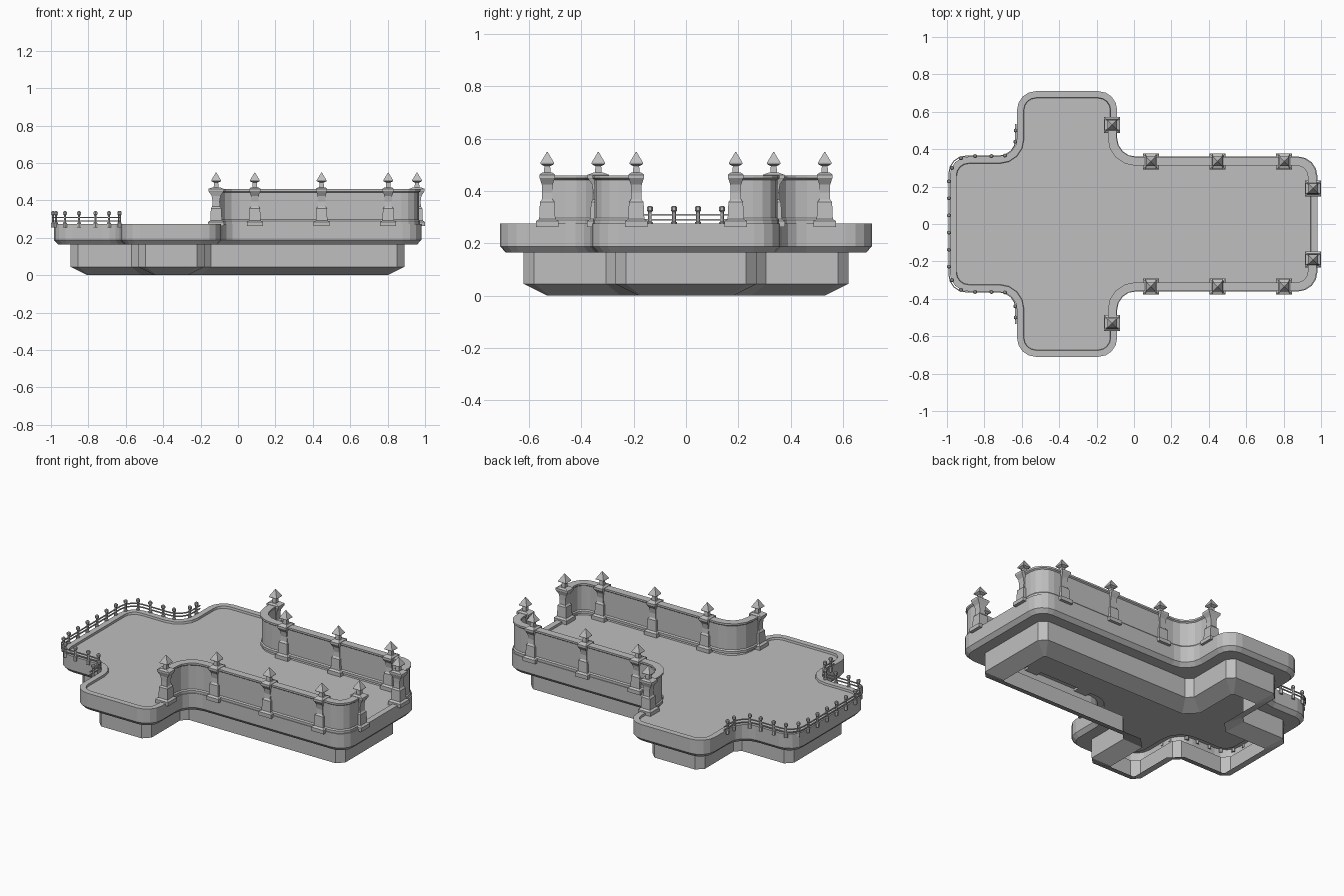
import bpy, bmesh, math
from mathutils import Vector

cube = bpy.data.objects.get("Cube")
if cube:
    bpy.data.objects.remove(cube, do_unlink=True)

stone = bpy.data.materials.new("grey stone")
stone.use_nodes = True
GREY = (0.52, 0.52, 0.52, 1)
stone.diffuse_color = GREY
stone.node_tree.nodes["Principled BSDF"].inputs["Base Color"].default_value = GREY


def finish(name, bm, mirror=False):
    bmesh.ops.recalc_face_normals(bm, faces=bm.faces)
    mesh = bpy.data.meshes.new(name)
    bm.to_mesh(mesh)
    bm.free()
    mesh.materials.append(stone)
    obj = bpy.data.objects.new(name, mesh)
    bpy.context.collection.objects.link(obj)
    if mirror:
        mod = obj.modifiers.new("Mirror", 'MIRROR')
        mod.use_axis = (False, True, False)
        mod.use_mirror_merge = False
    return obj


def corner(prev, here, nxt, radius, flat=False, steps=4):
    """Points of a fillet (or of a straight chamfer) at a right-angled corner."""
    u, v = (prev - here).normalized(), (nxt - here).normalized()
    pts = []
    for i in range(steps + 1):
        t = i / steps
        if flat:
            a, b = 1 - t, t
        else:
            a = 1 - math.sin(t * math.pi / 2)
            b = 1 - math.cos(t * math.pi / 2)
        pts.append(here + radius * (a * u + b * v))
    return pts


def bridge(bm, a, b, closed=True):
    n = len(a)
    for i in range(n if closed else n - 1):
        j = (i + 1) % n
        bm.faces.new((a[i], a[j], b[j], b[i]))


def cross_ring(bm, inset, z, convex, concave, flat=False):
    """Cross-shaped outline, moved inward by inset, with rounded corners."""
    x0, x1, x2, x3 = -0.985 + inset, -0.625 + inset, -0.09 - inset, 0.98 - inset
    y0, y1 = 0.36 - inset, 0.71 - inset
    half = [(x3, y0), (x2, y0), (x2, y1), (x1, y1), (x1, y0), (x0, y0)]
    pts = [Vector(p) for p in half + [(x, -y) for x, y in reversed(half)]]
    ring = []
    for i, p in enumerate(pts):
        r = concave if i % 6 in (1, 4) else convex
        for q in corner(pts[i - 1], p, pts[(i + 1) % 12], r, flat):
            ring.append(bm.verts.new((q.x, q.y, z)))
    return ring


def open_path(points, radius):
    pts = [Vector(p) for p in points]
    path = [pts[0]]
    for i in range(1, len(pts) - 1):
        path += corner(pts[i - 1], pts[i], pts[i + 1], radius[i - 1])
    return path + [pts[-1]]


def sweep(bm, path, profile):
    """Carry a closed (offset, height) profile along an open path."""
    rings = []
    for i, p in enumerate(path):
        a = (p - path[i - 1]).normalized() if i else None
        b = (path[i + 1] - p).normalized() if i < len(path) - 1 else None
        a, b = a or b, b or a
        t = (a + b).normalized()
        side = Vector((-t.y, t.x)) / max(t.dot(a), 0.5)
        rings.append([bm.verts.new((*(p + side * o), z)) for o, z in profile])
    for r, s in zip(rings, rings[1:]):
        bridge(bm, r, s)
    bm.faces.new(rings[0])
    bm.faces.new(rings[-1])


def stack(bm, x, y, sections, sides=4):
    """Column of (half width x, half width y, height) sections."""
    rings = []
    k = math.pi / sides
    for hx, hy, z in sections:
        ring = []
        for i in range(sides):
            a = k * (2 * i + 1)
            ring.append(bm.verts.new((x + hx * math.cos(a) / math.cos(k),
                                      y + hy * math.sin(a) / math.cos(k), z)))
        rings.append(ring)
    for r, s in zip(rings, rings[1:]):
        bridge(bm, r, s)
    bm.faces.new(rings[0])
    bm.faces.new(rings[-1])


# Terrace: sunken floor, raised rim, slab edge and hollow foundation skirt
FLOOR, RIM = 0.262, 0.275
bm = bmesh.new()
rings = [
    cross_ring(bm, 0.037, FLOOR, 0.065, 0.13),
    cross_ring(bm, 0.035, RIM, 0.065, 0.13),
    cross_ring(bm, 0, RIM, 0.1, 0.1),
    cross_ring(bm, 0, 0.188, 0.1, 0.1),
    cross_ring(bm, 0.022, 0.165, 0.08, 0.12),
    cross_ring(bm, 0.09, 0.165, 0.04, 0.035, True),
    cross_ring(bm, 0.09, 0.045, 0.04, 0.035, True),
    cross_ring(bm, 0.18, 0, 0.01, 0.07, True),
]
for r, s in zip(rings, rings[1:]):
    bridge(bm, r, s)
bm.faces.new(rings[0])
finish("terrace", bm)

# Parapet walls with plinth moulding and coping, one on each side
PILLAR_Y, ARM_X, END_X = 0.335, -0.117, 0.953
wall_path = open_path([(ARM_X, 0.53), (ARM_X, PILLAR_Y), (END_X, PILLAR_Y), (END_X, 0.19)],
                      (0.125, 0.08))
half = [(0.021, RIM), (0.021, 0.29), (0.015, 0.297), (0.015, 0.443),
        (0.023, 0.449), (0.023, 0.46)]
bm = bmesh.new()
sweep(bm, wall_path, half + [(-o, z) for o, z in reversed(half)])
finish("parapet_wall", bm, mirror=True)

# Pillars: (half width along wall, half width across wall, height)
pillar = [(0.043, 0.043, 0.262), (0.043, 0.043, 0.285), (0.031, 0.031, 0.293),
          (0.028, 0.028, 0.358), (0.021, 0.021, 0.367), (0.02, 0.019, 0.395),
          (0.021, 0.024, 0.425), (0.028, 0.039, 0.447), (0.03, 0.041, 0.45),
          (0.03, 0.041, 0.462), (0.02, 0.02, 0.47)]
finial = [(0.013, 0.47), (0.011, 0.495), (0.026, 0.503), (0.026, 0.508), (0.001, 0.55)]
bm_pillar, bm_finial = bmesh.new(), bmesh.new()
spots = [(x, PILLAR_Y, False) for x in (0.09, 0.447, 0.803)]
spots += [(ARM_X, 0.53, True), (END_X + 0.004, 0.19, True)]
for x, y, turned in spots:
    stack(bm_pillar, x, y, [(c, a, z) if turned else (a, c, z) for a, c, z in pillar])
    stack(bm_finial, x, y, [(w, w, z) for w, z in finial])
finish("pillars", bm_pillar, mirror=True)
finish("pillar_finials", bm_finial, mirror=True)

# Low fence: two thin rails on small turned posts
fence_path = open_path([(-0.632, 0.535), (-0.632, 0.363), (-0.989, 0.363), (-0.989, 0)],
                       (0.09, 0.09))
bm = bmesh.new()
for z in (0.291, 0.309):
    sweep(bm, fence_path, [(-0.003, z - 0.003), (0.003, z - 0.003),
                           (0.003, z + 0.003), (-0.003, z + 0.003)])
finish("fence_rails", bm, mirror=True)

post = [(0.01, 0.255), (0.01, 0.28), (0.006, 0.284), (0.006, 0.32),
        (0.01, 0.325), (0.01, 0.338), (0.005, 0.343)]
bm = bmesh.new()
for x, y in [(-0.632, 0.5), (-0.635, 0.44), (-0.69, 0.366), (-0.762, 0.363), (-0.85, 0.363),
             (-0.925, 0.352), (-0.973, 0.3), (-0.989, 0.228), (-0.989, 0.138), (-0.989, 0.046)]:
    stack(bm, x, y, [(r, r, z) for r, z in post], sides=6)
finish("fence_posts", bm, mirror=True)
